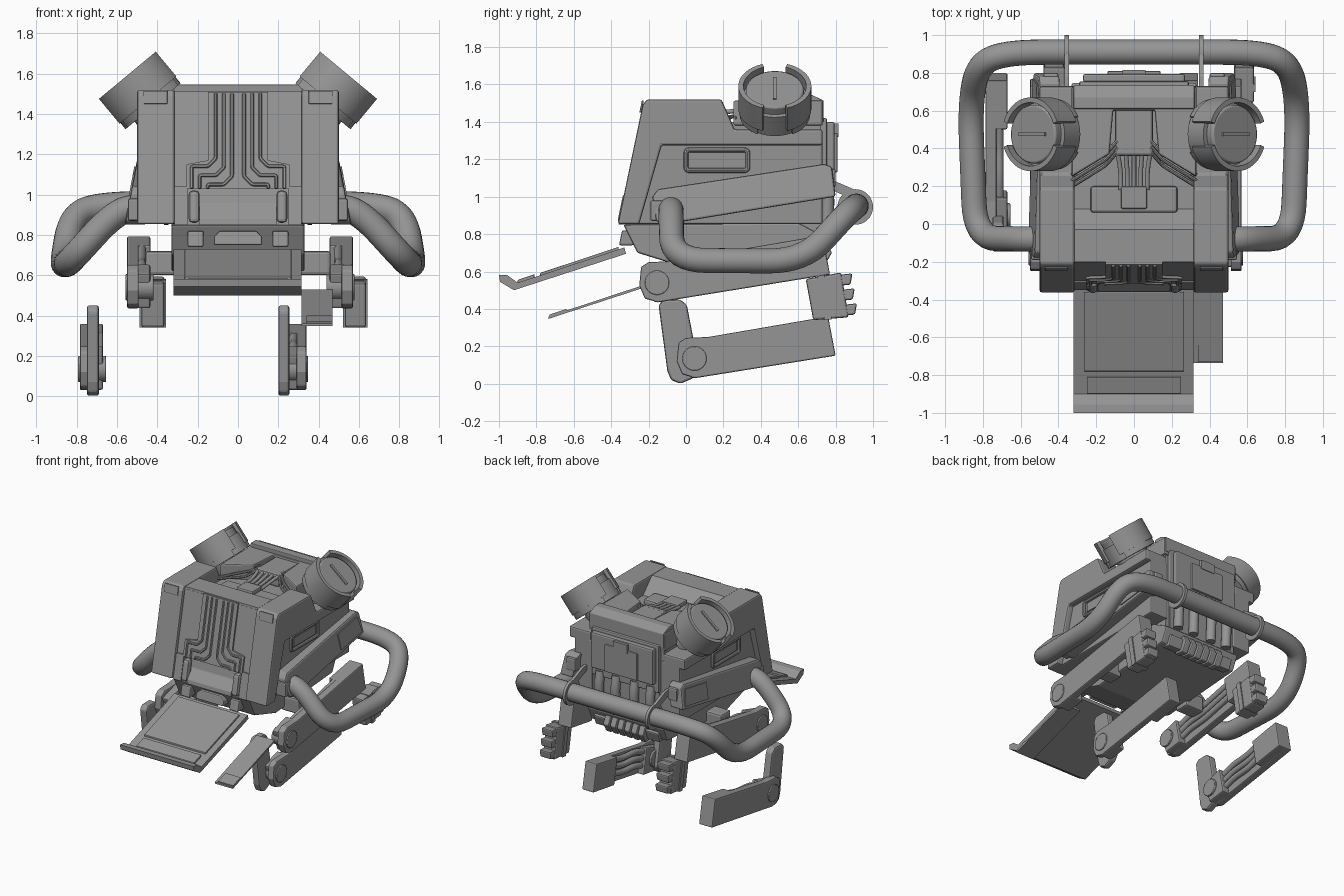
import bpy, bmesh, math
from mathutils import Matrix, Vector

cube = bpy.data.objects.get("Cube")
if cube:
    bpy.data.objects.remove(cube)

grey = bpy.data.materials.new("mid_grey")
grey.use_nodes = True
grey.diffuse_color = (.3, .3, .3, 1)
grey.node_tree.nodes["Principled BSDF"].inputs["Base Color"].default_value = (.3, .3, .3, 1)

# Drawing planes: (u, v, depth) to world
SIDE = Matrix(((0, 0, 1, 0), (1, 0, 0, 0), (0, 1, 0, 0), (0, 0, 0, 1)))
FRONT = Matrix(((1, 0, 0, 0), (0, .21, -1, -.544), (0, 1, 0, 0), (0, 0, 0, 1)))
BACK = Matrix(((1, 0, 0, 0), (0, 0, 1, .72), (0, 1, 0, 0), (0, 0, 0, 1)))
TRAY = Matrix(((1, 0, 0, 0), (0, 1, 0, 0), (0, .333, 1, .845), (0, 0, 0, 1)))
PLAN = Matrix.Identity(4)


def add(name, mesh, bevel=0, smooth=False):
    mesh.materials.clear()
    mesh.materials.append(grey)
    if smooth:
        mesh.polygons.foreach_set("use_smooth", [True] * len(mesh.polygons))
        mesh.set_sharp_from_angle(angle=math.radians(35))
    ob = bpy.data.objects.new(name, mesh)
    bpy.context.collection.objects.link(ob)
    if bevel:
        mod = ob.modifiers.new("edge_bevel", "BEVEL")
        mod.width, mod.segments, mod.limit_method = bevel, 2, "ANGLE"
    return ob


def extrude(name, plane, pts, d0, d1, bevel=0, smooth=False):
    """Solid from an outline drawn on a plane, between two depths."""
    bm = bmesh.new()
    low, high = [[bm.verts.new(plane @ Vector((u, v, d))) for u, v in pts] for d in (d0, d1)]
    bm.faces.new(low)
    bm.faces.new(high)
    n = len(pts)
    for i in range(n):
        j = (i + 1) % n
        bm.faces.new((low[i], low[j], high[j], high[i]))
    bmesh.ops.recalc_face_normals(bm, faces=bm.faces)
    mesh = bpy.data.meshes.new(name)
    bm.to_mesh(mesh)
    bm.free()
    return add(name, mesh, bevel, smooth)


def rect(u0, u1, v0, v1):
    return [(u0, v0), (u1, v0), (u1, v1), (u0, v1)]


def arc(r, a0, a1, n, cu=0, cv=0):
    angles = [math.radians(a0 + (a1 - a0) * i / n) for i in range(n + 1)]
    return [(cu + r * math.cos(a), cv + r * math.sin(a)) for a in angles]


def disc(name, plane, cu, cv, r, d0, d1, n=40, bevel=0):
    return extrude(name, plane, arc(r, 0, 360, n, cu, cv)[:-1], d0, d1, bevel, True)


def tube(name, pts, r, round_by=.05, cyclic=False, sides=6):
    """Round pipe along a path with softened corners."""
    pts = [Vector(p) for p in pts]
    path = []
    for i, p in enumerate(pts):
        if not cyclic and i in (0, len(pts) - 1):
            path.append(p)
            continue
        a, b = pts[i - 1] - p, pts[(i + 1) % len(pts)] - p
        a = p + a.normalized() * min(round_by, a.length * .48)
        b = p + b.normalized() * min(round_by, b.length * .48)
        for k in range(9):
            t = k / 8
            path.append(a * (1 - t) ** 2 + p * 2 * t * (1 - t) + b * t * t)
    curve = bpy.data.curves.new(name, "CURVE")
    curve.dimensions = "3D"
    curve.bevel_depth, curve.bevel_resolution, curve.use_fill_caps = r, sides, True
    line = curve.splines.new("POLY")
    line.points.add(len(path) - 1)
    for q, p in zip(line.points, path):
        q.co = (*p, 1)
    line.use_cyclic_u = cyclic
    ob = bpy.data.objects.new(name, curve)
    bpy.context.collection.objects.link(ob)
    mesh = bpy.data.meshes.new_from_object(ob.evaluated_get(bpy.context.evaluated_depsgraph_get()))
    bpy.data.objects.remove(ob)
    return add(name, mesh, 0, True)


# Main body
extrude("body_core", SIDE, [(-.32, .85), (-.2, 1.4), (.72, 1.4), (.72, .78), (.6, .7), (-.22, .7)], -.315, .315)
extrude("lower_hull", SIDE, [(-.335, .85), (-.26, .7), (0, .62), (.7, .67), (.75, .78), (.6, .86)], -.33, .33, .01)
extrude("top_front_lip", SIDE, [(-.2, 1.515), (-.03, 1.515), (.08, 1.4), (-.22, 1.4)], -.316, .316)
deck = [(-.33, .73), (-.33, .25), (-.13, .37), (-.11, .6), (.11, .6), (.13, .37), (.33, .25), (.33, .73)]
extrude("rear_deck", PLAN, deck, 1.38, 1.515, .01)
extrude("rear_deck_cap", SIDE, [(.61, 1.4), (.61, 1.545), (.67, 1.545), (.735, 1.515), (.735, 1.4)], -.32, .32, .006)
extrude("deck_slide", PLAN, rect(-.1, .1, .36, .62), 1.4, 1.5, .015)
extrude("well_block", PLAN, rect(-.23, .23, .06, .2), 1.39, 1.44, .015)
extrude("well_latch", PLAN, rect(-.07, .07, .08, .2), 1.4, 1.47, .01)
for i in range(5):
    x = -.07 + .035 * i
    tube("well_cable", [(x, .18, 1.45), (x, .28, 1.46), (x * 1.3, .4, 1.49)], .012)

# Side shells, cheeks and arms
for s in (-1, 1):
    extrude("side_hull", SIDE, [(-.29, .853), (-.2, 1.3), (.73, 1.3), (.73, .853)], s * .3, s * .455, .01)
    cheek = [(-.365, .853), (-.232, 1.49), (-.21, 1.52), (.19, 1.52), (.26, 1.36), (.73, 1.36),
             (.73, 1.275), (-.13, 1.275), (-.25, .853)]
    extrude("cheek_shell", SIDE, cheek, s * .315, s * .5, .012)
    extrude("cheek_tab", FRONT, [(s * u, v) for u, v in rect(.35, .47, 1.45, 1.515)], 0, .01, .004)
    extrude("side_slot", SIDE, rect(.03, .3, 1.16, 1.23), s * .455, s * .462)
    frame = [(s * .46, y, z) for y, z in rect(0, .33, 1.14, 1.25)]
    tube("side_slot_frame", frame, .013, .02, True, 2)
    for i in range(3):
        y = .03 * i
        ridge = [(s * .33, .2 + y, 1.42), (s * .15, .31 + y, 1.44 + y), (s * .09, .38 + y, 1.49)]
        tube("well_ridge", ridge, .01, .03, False, 2)
    # Arm face leans outward toward its lower edge
    lean = Matrix(((0, -s * .19, 1, s * .194), (1, 0, 0, 0), (0, 1, 0, 0), (0, 0, 0, 1)))
    arm = [(-.18, 1.0), (-.15, 1.04), (.74, 1.175), (.78, 1.16), (.8, 1.0), (-.12, .85), (-.16, .87)]
    extrude("side_arm", lean, arm, s * .42, s * .53, .012)
    extrude("arm_plate", lean, [(.49, 1.1), (.74, 1.14), (.77, 1.02), (.5, .98)], s * .53, s * .537)
    extrude("arm_front_clip", SIDE, rect(-.19, -.1, .87, .98), s * .46, s * .545, .01)
    extrude("arm_rear_knob", SIDE, rect(.72, .8, 1.05, 1.15), s * .4, s * .48, .012)
    extrude("hip_connector", SIDE, rect(.1, .22, .6, .72), s * .3, s * .46, .015)

# Front panel with branching channels
extrude("front_panel", FRONT, rect(-.315, .315, 1.03, 1.5), -.05, -.025)
channel_bed = [(-.15, 1.51), (-.15, 1.17), (-.255, 1.15), (-.255, 1.03), (.255, 1.03), (.255, 1.15), (.15, 1.17), (.15, 1.51)]
extrude("channel_bed", FRONT, channel_bed, -.03, -.012)
for s in (-1, 1):
    extrude("front_side_strip", FRONT, [(s * u, v) for u, v in rect(.25, .315, .85, 1.04)], -.05, -.015)
    extrude("intake_rail", FRONT, [(s * u, v) for u, v in rect(.19, .245, .86, 1.02)], -.05, .005, .02)
    for i in range(3):
        k, z = .03 + .04 * i, 1.07 + .045 * i
        line = [(k, 1.5), (k, z + .02), (k + .04, z - .02), (.15 + .04 * i, z - .02), (.15 + .04 * i, 1.03)]
        tube("channel_line", [FRONT @ Vector((s * u, v, -.01)) for u, v in line], .009, .01, False, 1)
    extrude("sill_clip", FRONT, [(s * u, v) for u, v in rect(.17, .25, .74, .82)], -.11, -.03, .01)
extrude("intake_scoop", SIDE, [(-.27, 1.01), (-.3, .95), (-.355, .88), (-.36, .85), (-.25, .85)], -.19, .19)
extrude("sill_latch", FRONT, [(-.12, .75), (.12, .75), (.12, .79), (.09, .82), (-.09, .82), (-.12, .79)], -.12, -.03, .008)

# Front tray and thin side plate
tray = [(-.33, .728), (-.9, .54), (-.955, .58), (-1, .582), (-.995, .545), (-.92, .5), (-.32, .695)]
extrude("front_tray", SIDE, tray, -.32, .315)
extrude("tray_panel", TRAY, rect(-.265, .265, -.78, -.36), -.02, .007, .004)
extrude("tray_grip", TRAY, rect(-.25, .25, -.9, -.81), -.02, .01, .005)
extrude("side_plate", SIDE, [(-.735, .36), (-.22, .53), (-.22, .515), (-.735, .347)], .315, .47)
extrude("side_plate_tip", SIDE, [(-.73, .37), (-.64, .4), (-.64, .38), (-.73, .35)], .34, .47)

# Back panel, pipes and vents
extrude("back_panel", BACK, rect(-.29, .29, 1.05, 1.42), -.02, .035, .01)
extrude("back_plate", BACK, rect(-.27, .27, 1.12, 1.4), .03, .075, .012)
extrude("back_hatch", BACK, rect(-.14, .14, 1.13, 1.34), .07, .09, .006)
extrude("back_latch", BACK, rect(-.06, .06, 1.32, 1.39), .07, .095)
extrude("back_lower", BACK, rect(-.28, .28, .78, 1.06), -.02, .01)
for x in (-.22, -.08, .08, .22):
    tube("back_pipe", [(x, .74, 1.09), (x, .76, 1.0), (x, .75, .8)], .035)
for i in range(6):
    x = -.15 + .06 * i
    extrude("vent_tooth", SIDE, [(.66, .64), (.74, .63), (.78, .7), (.75, .76), (.68, .74)], x - .024, x + .024, .008)
extrude("vent_bar", SIDE, [(.65, .66), (.72, .65), (.75, .73), (.68, .75)], -.28, .28, .01)

# Handle bar wrapping the back and sides, held by two clamps
half = [(.46, -.08, .935), (.6, -.08, .925), (.84, -.075, .66), (.868, .63, .655), (.825, .85, .9), (.66, .91, .95)]
tube("handle_bar", half + [(-x, y, z) for x, y, z in reversed(half)], .067, .19, False, 8)
for s in (-1, 1):
    disc("bar_clamp", SIDE, .905, .945, .095, s * .345, s * .367)
    extrude("clamp_strap", SIDE, [(.7, 1.07), (.7, 1.1), (.78, 1.09), (.92, 1.03), (.86, 1.0)], s * .345, s * .367)

# Angled twin lamp drums
for s in (-1, 1):
    axis, across = Vector((s * .64, 0, .77)).normalized(), Vector((0, 1, 0))
    up = axis.cross(across)
    drum = Matrix((across, up, axis)).transposed().to_4x4()
    drum.translation = (s * .485, .475, 1.515)
    disc("lamp_mount", drum, 0, 0, .12, -.2, -.09)
    disc("lamp_base", drum, 0, 0, .178, -.1, .03)
    disc("lamp_core", drum, 0, 0, .155, 0, .08, 48, .01)
    extrude("lamp_slot", drum, rect(-.01, .01, -.09, .09), .075, .089)
    for start in (-70, 110):
        ring = arc(.195, start, start + 140, 28) + arc(.168, start + 140, start, 28)
        extrude("lamp_guard", drum, ring, -.06, .1, 0, True)
        ring = arc(.188, start + 10, start + 130, 24) + arc(.15, start + 130, start + 10, 24)
        extrude("lamp_collar", drum, ring, -.1, -.05, 0, True)


# Folding legs: long beam, round joint, inner hoses and an optional upright link
def leg(name, outer, inner, dy, dz, stretch=0, link=None):
    def move(pts, slide=0):
        return [(y + dy + slide, z + dz + slide * .17) for y, z in pts]
    mid = (outer + inner) / 2
    out = math.copysign(1, outer - inner)
    tip = move([(.76, .36), (.8, .15)], stretch)
    root = [(.05, .03), (-.02, .05), (-.05, .12), (-.04, .22), (0, .245), (.12, .25)]
    extrude(name + "_beam", SIDE, move(root) + tip, mid, outer, .008)
    extrude(name + "_beam_end", SIDE, move([(.54, .11), (.5, .315)], stretch) + tip, inner, outer, .008)
    extrude(name + "_beam_root", SIDE, move([(-.03, .2), (.14, .25), (.18, .05), (.03, .03)]), inner, outer, .01)
    if link:
        upright = [(-.147, .42), (-.12, .45), (-.03, .45), (.005, .42), (.07, .08), (.04, .03), (-.03, 0), (-.08, .02), (-.1, .07)]
        extrude(name + "_link", SIDE, move(upright), *link, .012)
    disc(name + "_joint", SIDE, .045 + dy, .135 + dz, .065, inner - out * .015, outer + out * .008, 32, .004)
    for k in range(3):
        z = .1 + .055 * k
        hose = move([(.12, z), (.25, z + .04), (.4, z + .05)]) + move([(.54, z + .09)], stretch)
        tube(name + "_hose", [(mid - out * .015, y, h) for y, h in hose], .022)


leg("right_lower_leg", -.785, -.67, 0, 0, link=(-.75, -.69))
leg("left_lower_leg", .34, .24, 0, 0, link=(.2, .255))
leg("right_upper_leg", -.55, -.435, -.2, .405, .17)
leg("left_upper_leg", .57, .455, -.2, .405, .17)

# Clawed feet behind the legs
for name, x0, x1 in (("left", .53, .635), ("right", -.48, -.365)):
    extrude(name + "_foot", SIDE, [(.64, .56), (.83, .595), (.87, .355), (.68, .34)], x0, x1, .012)
    extrude(name + "_foot_band", SIDE, [(.7, .575), (.74, .582), (.78, .345), (.74, .34)], x0 - .008, x1 + .008)
    for k in range(3):
        y, z = .83 + .012 * k, .53 - .08 * k
        claw = [(y - .04, z - .01), (y + .05, z), (y + .06, z + .06), (y - .03, z + .05)]
        extrude(name + "_claw", SIDE, claw, x0 + .005, x1 - .005, .01)
